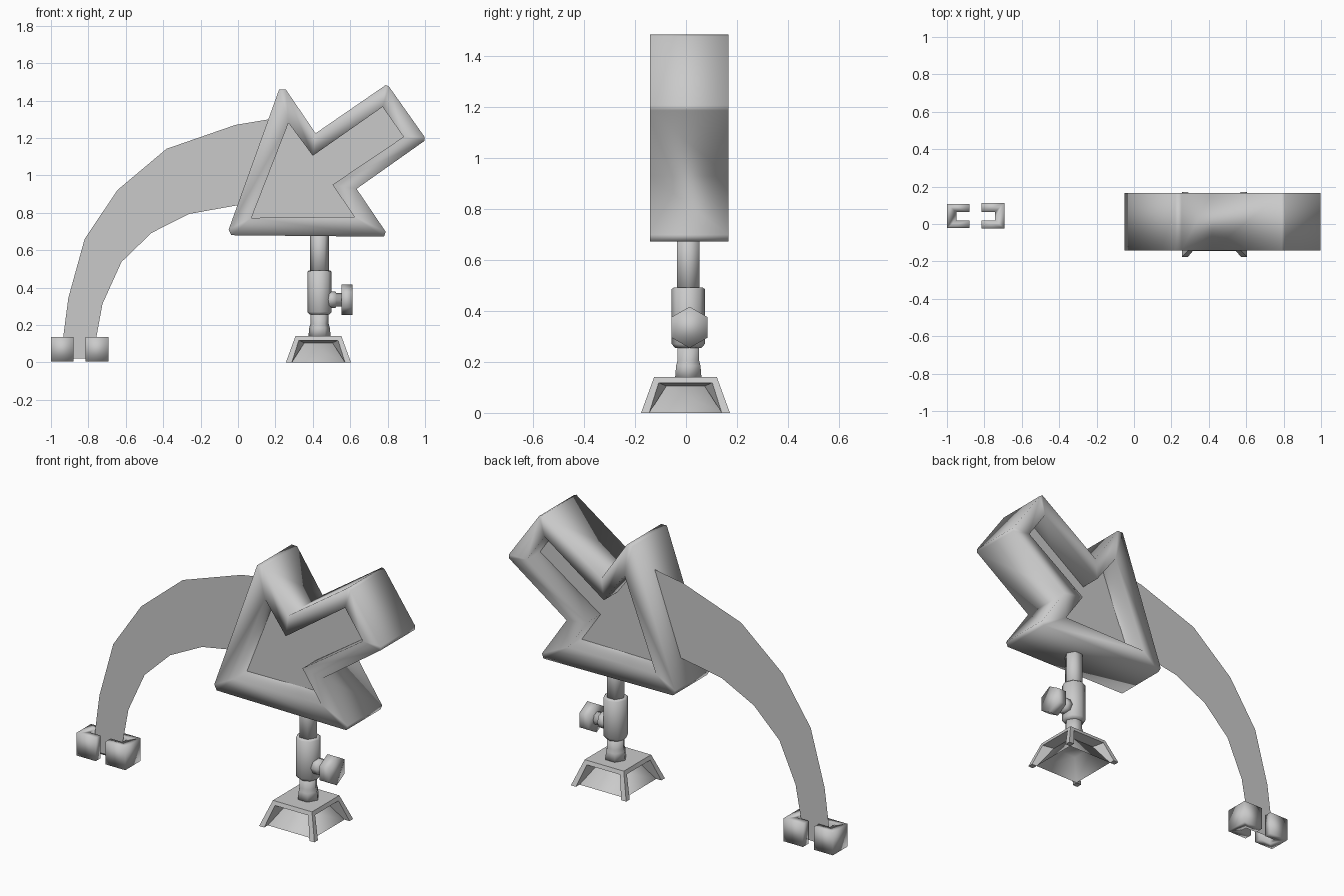
import bpy, bmesh, math
from mathutils import Matrix, Vector

if "Cube" in bpy.data.objects:
    bpy.data.objects.remove(bpy.data.objects["Cube"])

grey = bpy.data.materials.new("plain grey")
grey.diffuse_color = (0.59, 0.59, 0.59, 1)
grey.use_nodes = True
grey.node_tree.nodes["Principled BSDF"].inputs["Base Color"].default_value = grey.diffuse_color


def finish(name, bm, smooth=True, normals=True):
    if normals:
        bmesh.ops.recalc_face_normals(bm, faces=bm.faces[:])
    for f in bm.faces:
        f.smooth = smooth
    me = bpy.data.meshes.new(name)
    bm.to_mesh(me)
    bm.free()
    me.materials.append(grey)
    ob = bpy.data.objects.new(name, me)
    bpy.context.collection.objects.link(ob)
    return ob


def lathe(name, rings, sides, centre, axis='Z', turn=0.0):
    """Rings of (radius, position along axis), capped at both ends."""
    bm = bmesh.new()
    loops = []
    for r, h in rings:
        loop = []
        for i in range(sides):
            a = turn + 2 * math.pi * i / sides
            c, s = r * math.cos(a), r * math.sin(a)
            p = (c, s, h) if axis == 'Z' else (h, c, s)
            loop.append(bm.verts.new(Vector(centre) + Vector(p)))
        loops.append(loop)
    for a, b in zip(loops, loops[1:]):
        for i in range(sides):
            j = (i + 1) % sides
            bm.faces.new((a[i], a[j], b[j], b[i]))
    bm.faces.new(loops[0])
    bm.faces.new(loops[-1])
    return finish(name, bm)


# Arrow frame: chamfered outline, flat rims and straight inner walls
OUTER = [(.22, 1.46), (.255, 1.46), (.415, 1.225), (.79, 1.483), (.807, 1.475),
         (.998, 1.205), (.998, 1.185), (.634, .928), (.79, .698), (.78, .672),
         (-.035, .68), (-.05, .71)]
INNER = [(.27, 1.28), (.40, 1.105), (.773, 1.366), (.885, 1.206),
         (.505, .95), (.623, .778), (.072, .773)]
MATCH = [0, 0, 1, 2, 2, 3, 3, 4, 5, 5, 6, 6]
Y0, Y1, SINK = -.142, .167, .12
bm = bmesh.new()
rims, wells = [], []
for y in (Y0, Y1):
    out = [bm.verts.new((x, y, z)) for x, z in OUTER]
    inn = [bm.verts.new((x, y, z)) for x, z in INNER]
    for i in range(12):
        j = (i + 1) % 12
        a, b = inn[MATCH[i]], inn[MATCH[j]]
        bm.faces.new((out[i], out[j], a) if a == b else (out[i], out[j], b, a))
    rims.append(out)
    wells.append(inn)
for ring in (rims, wells):
    n = len(ring[0])
    for i in range(n):
        j = (i + 1) % n
        bm.faces.new((ring[0][i], ring[0][j], ring[1][j], ring[1][i]))
finish("arrow_frame", bm)

# Sunken arrow panels, one facing each way
for name, y, order in (("front_panel", Y0 + SINK, -1), ("back_panel", Y1 - SINK, 1)):
    bm = bmesh.new()
    bm.faces.new([bm.verts.new((x, y, z)) for x, z in INNER[::order]])
    finish(name, bm, smooth=False, normals=False)

# Curved flat sheet sweeping from the arrow down to the clips
ARC = [(-.94, .02), (-.933, .147), (-.907, .345), (-.82, .66), (-.644, .922),
       (-.382, 1.142), (-.013, 1.27), (.168, 1.30), (.14, .87), (.008, .842),
       (-.26, .794), (-.4625, .6925), (-.623, .537), (-.7245, .313),
       (-.757, .137), (-.76, .02)]
bm = bmesh.new()
bm.faces.new([bm.verts.new((x, .05, z)) for x, z in ARC])
finish("curved_sheet", bm, smooth=False, normals=False)

# Slotted clips gripping the end of the sheet
for name, back, mouth, slot, y0, y1 in (
        ("left_clip", -1.0, -.88, -.95, -.022, .108),
        ("right_clip", -.692, -.815, -.742, -.025, .113)):
    bm = bmesh.new()
    prof = [(back, y0), (mouth, y0), (mouth, .02), (slot, .02),
            (slot, .064), (mouth, .064), (mouth, y1), (back, y1)]
    f = bm.faces.new([bm.verts.new((x, y, .006)) for x, y in prof])
    ext = bmesh.ops.extrude_face_region(bm, geom=[f])
    vs = [g for g in ext["geom"] if isinstance(g, bmesh.types.BMVert)]
    bmesh.ops.translate(bm, vec=(0, 0, .13), verts=vs)
    finish(name, bm)

# Post, clamp collar and lower stem
CX, CY = .436, .009
lathe("post", [(.05, .45), (.05, .74)], 6, (CX, CY, 0))
lathe("collar", [(.052, .255), (.065, .27), (.065, .485), (.055, .492)], 8, (CX, CY, 0))
lathe("lower_stem", [(.06, .135), (.055, .185), (.049, .205), (.049, .27)], 6, (CX, CY, 0))

# Tightening knob on the collar
lathe("knob_shaft", [(.045, .04), (.045, .085), (.036, .09), (.036, .125)], 8,
      (CX, CY, .335), 'X')
lathe("knob", [(.081, .117), (.081, .176)], 6, (CX, .014, .335), 'X', math.pi / 2)

# Base: square plate on four splayed corner legs, with a hollow liner behind the openings
bm = bmesh.new()
liner = bmesh.new()
T, B = .123, .174
for k in range(4):
    rot = Matrix.Translation((.43, -.002, 0)) @ Matrix.Rotation(k * math.pi / 2, 4, 'Z')

    def V(x, y, z, mesh=bm):
        return mesh.verts.new(rot @ Vector((x, y, z)))
    tl, tr = V(-T, -T, .14), V(T, -T, .14)
    bl, br = V(-B, -B, 0), V(B, -B, 0)
    ol, orr = V(-.142, -B, 0), V(.142, -B, 0)
    pl, pr = V(-.105, -.13, .118), V(.105, -.13, .118)
    il, ir = V(-.142, -.142, 0), V(.142, -.142, 0)
    cl, cr = V(-.075, -.075, .105), V(.075, -.075, .105)
    for f in ((tl, tr, pr, pl), (tl, pl, ol, bl), (tr, br, orr, pr),
              (pl, pr, cr, cl), (ol, pl, cl, il), (orr, ir, cr, pr),
              (bl, ol, il), (br, ir, orr), (tl, tr, V(0, 0, .14))):
        bm.faces.new(f)
    # Liner faces look inwards, under the plate
    a, b = V(-.142, -.142, 0, liner), V(.142, -.142, 0, liner)
    c, d = V(.075, -.075, .105, liner), V(-.075, -.075, .105, liner)
    liner.faces.new((d, c, b, a))
    liner.faces.new((c, d, V(0, 0, .105, liner)))
for mesh in (bm, liner):
    bmesh.ops.remove_doubles(mesh, verts=mesh.verts[:], dist=.0005)
base = finish("base", bm)
finish("base_liner", liner, normals=False)
bpy.context.view_layer.objects.active = base
base.select_set(True)
bpy.ops.object.shade_smooth_by_angle(angle=math.radians(40))
